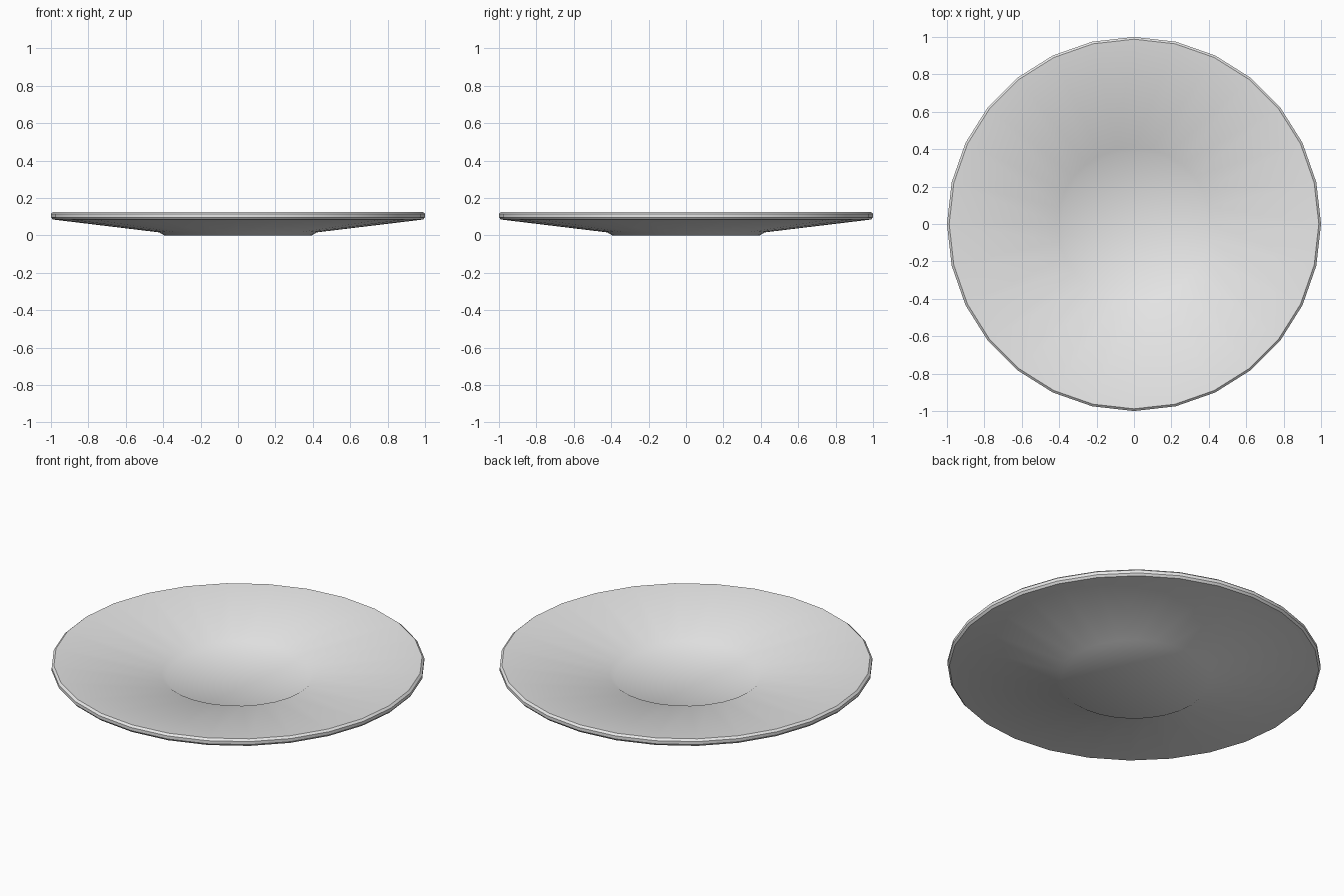
import bpy, bmesh, math

cube = bpy.data.objects.get("Cube")
if cube:
    bpy.data.objects.remove(cube, do_unlink=True)

SIDES = 28

# Plain grey glaze
glaze = bpy.data.materials.new("light_grey")
glaze.use_nodes = True
grey = (0.8, 0.8, 0.8, 1.0)
glaze.diffuse_color = grey
glaze.node_tree.nodes["Principled BSDF"].inputs["Base Color"].default_value = grey

# Half cross-section (radius, height) from the underside centre to the well centre
profile = [
    (0, 0), (0.395, 0), (0.42, 0.016),          # foot
    (0.99, 0.085), (1.0, 0.097),                # underside and lower rim
    (1.0, 0.115), (0.988, 0.126),               # upper rim
    (0.41, 0.052), (0.385, 0.036), (0, 0.036),  # sloping top and well
]

# Plate: the section turned around the vertical axis
bm = bmesh.new()
verts = [bm.verts.new((r, 0, z)) for r, z in profile]
edges = [bm.edges.new(pair) for pair in zip(verts, verts[1:])]
bmesh.ops.spin(bm, geom=verts + edges, cent=(0, 0, 0), axis=(0, 0, 1),
               angle=math.tau, steps=SIDES, use_merge=False)
bmesh.ops.remove_doubles(bm, verts=bm.verts[:], dist=0.0005)
bmesh.ops.recalc_face_normals(bm, faces=bm.faces[:])

mesh = bpy.data.meshes.new("plate")
bm.to_mesh(mesh)
bm.free()
mesh.materials.append(glaze)
plate = bpy.data.objects.new("plate", mesh)
bpy.context.collection.objects.link(plate)

# Smooth body with crisp rim edges
bpy.ops.object.select_all(action='DESELECT')
plate.select_set(True)
bpy.context.view_layer.objects.active = plate
bpy.ops.object.shade_smooth_by_angle(angle=math.radians(38))
